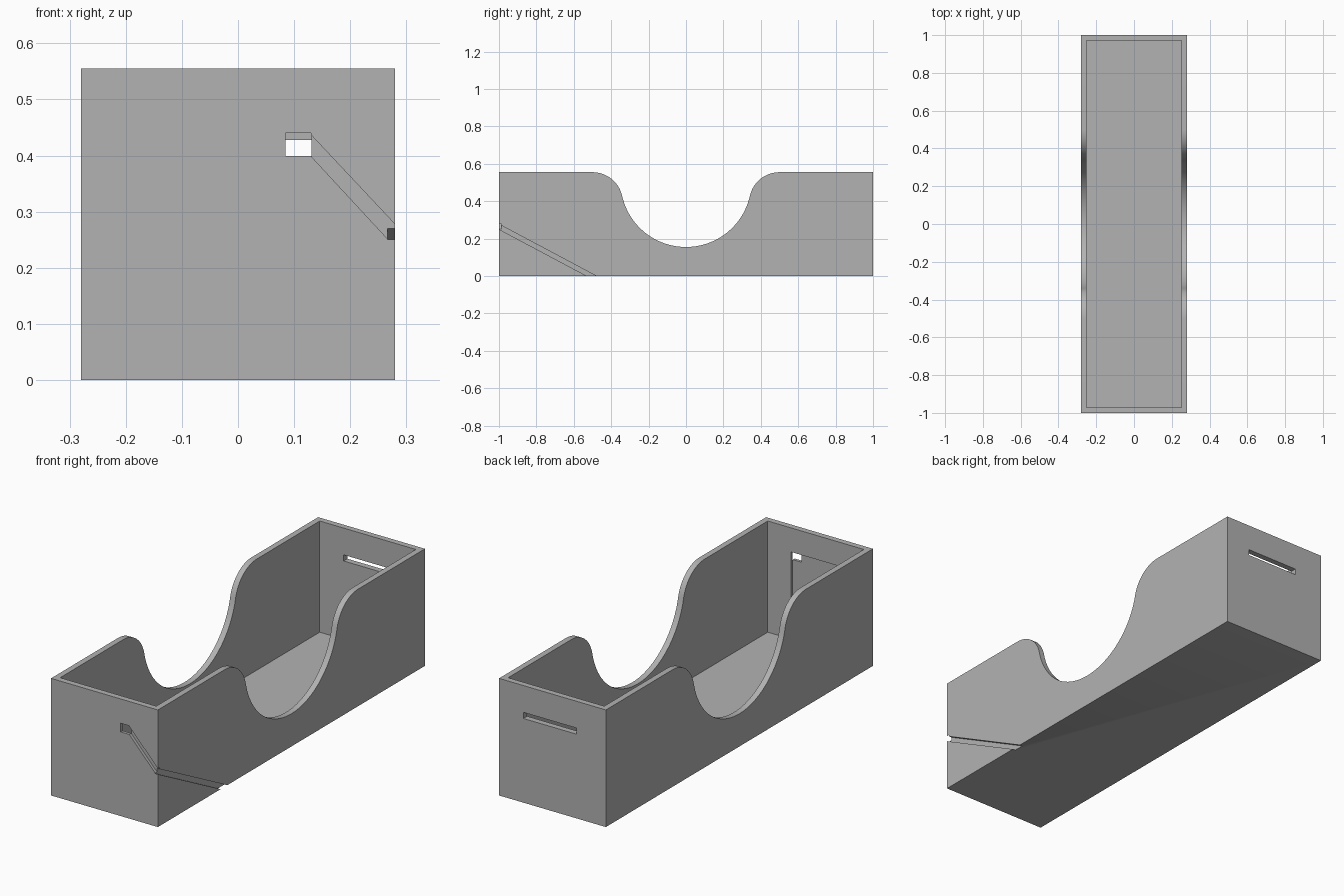
import bpy, bmesh, math

if "Cube" in bpy.data.objects:
    bpy.data.objects.remove(bpy.data.objects["Cube"])

W, H, T, D = 0.28, 0.555, 0.028, 0.014   # half width, height, wall, groove depth

grey = bpy.data.materials.new("light grey")
grey.diffuse_color = (0.448, 0.448, 0.448, 1)
grey.use_nodes = True
grey.node_tree.nodes["Principled BSDF"].inputs["Base Color"].default_value = grey.diffuse_color


def prism(name, pts, axis, lo, hi):
    """Extrude a 2D outline along x (outline in y,z) or along y (outline in x,z)."""
    bm = bmesh.new()
    def place(p, d):
        return (d, p[0], p[1]) if axis == "x" else (p[0], d, p[1])
    a = [bm.verts.new(place(p, lo)) for p in pts]
    b = [bm.verts.new(place(p, hi)) for p in pts]
    bm.faces.new(a)
    bm.faces.new(b[::-1])
    for i in range(len(pts)):
        j = (i + 1) % len(pts)
        bm.faces.new((a[i], b[i], b[j], a[j]))
    bmesh.ops.recalc_face_normals(bm, faces=bm.faces)
    me = bpy.data.meshes.new(name)
    bm.to_mesh(me)
    bm.free()
    me.materials.append(grey)
    ob = bpy.data.objects.new(name, me)
    bpy.context.collection.objects.link(ob)
    return ob


def rect(x0, x1, z0, z1):
    return [(x0, z0), (x1, z0), (x1, z1), (x0, z1)]


# Side outline: big round dip blended into the top edge by two fillets
R, RZ, F, FY = 0.35, 0.505, 0.1625, 0.5
FZ = H - F
end = math.atan2(FZ - RZ, FY)            # direction from dip centre to fillet centre
half = []
for i in range(25):                      # dip, bottom centre to inflection
    a = -math.pi / 2 + (end + math.pi / 2) * i / 24
    half.append((R * math.cos(a), RZ + R * math.sin(a)))
for i in range(1, 17):                   # fillet, inflection to top edge
    a = end + math.pi + (math.pi / 2 - end - math.pi) * i / 16
    half.append((FY + F * math.cos(a), FZ + F * math.sin(a)))
dip = [(-y, z) for y, z in half[:0:-1]] + half
outline = [(1, 0), (-1, 0), (-1, H)] + dip + [(1, H)]
box = prism("open_box", outline, "x", -W, W)

cutters = [
    # inner cavity
    prism("cavity", rect(-W + T, W - T, T, 1), "y", -1 + T, 1 - T),
    # wide slot in the back wall
    prism("back_slot", rect(-0.127, 0.152, 0.399, 0.428), "y", 0.9, 1.1),
    # shallow recess inside the front wall
    prism("front_recess", rect(-0.13, 0.131, 0.1, 0.441), "y", -1 + D, -0.95),
    # small window through the front wall
    prism("front_window", rect(0.085, 0.13, 0.399, 0.44), "y", -1.1, -0.96),
    # diagonal groove on the front
    prism("front_groove", [(0.12, 0.41), (0.13, 0.399), (0.267, 0.251), (0.3, 0.251),
                           (0.3, 0.256), (0.13, 0.437), (0.12, 0.43)], "y", -1.1, -1 + D),
    # diagonal groove on the right side, running out at the bottom
    prism("side_groove", [(-1.1, 0.303), (-1.1, 0.33), (-0.4425, -0.02),
                          (-0.4925, -0.02)], "x", W - D, 0.4),
]

bpy.context.view_layer.objects.active = box
for c in cutters:
    # shift the side groove outline so it meets the floor between y = -0.53 and -0.48
    if c.name == "side_groove":
        for v in c.data.vertices:
            t = (0.33 if v.co.z > 0.31 or v.co.y > -0.46 else 0.303)
            upper = t == 0.33
            top, run = (0.277, -0.48) if upper else (0.25, -0.53)
            v.co.z = top * (v.co.y - run) / (-1 - run)
    m = box.modifiers.new(c.name, "BOOLEAN")
    m.operation, m.solver, m.object = "DIFFERENCE", "EXACT", c
    bpy.ops.object.modifier_apply(modifier=m.name)
for c in cutters:
    bpy.data.objects.remove(c)

box.select_set(True)
bpy.ops.object.shade_smooth_by_angle(angle=math.radians(30))
